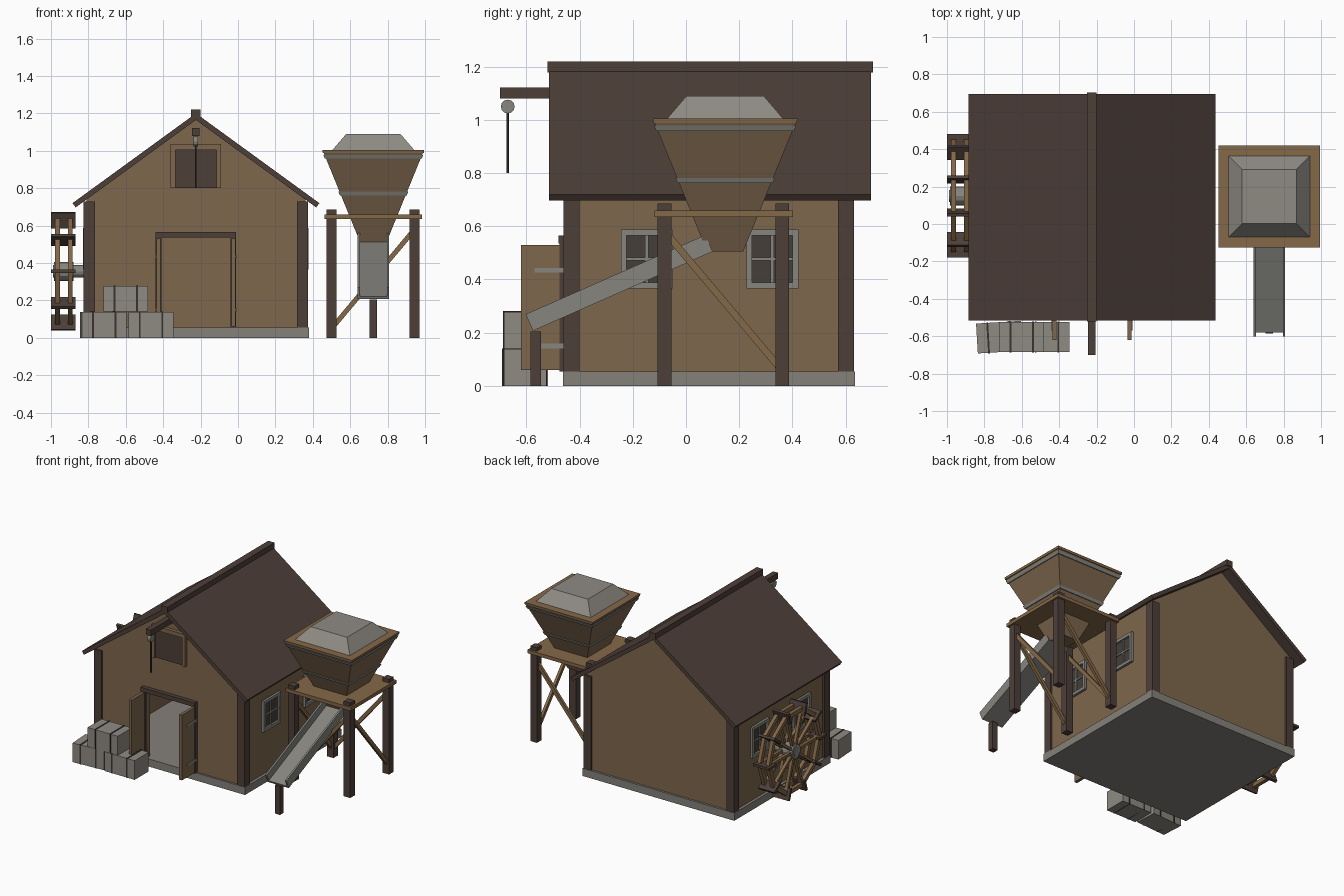
import bpy, bmesh, math
from mathutils import Vector, Matrix

if "Cube" in bpy.data.objects:
    bpy.data.objects.remove(bpy.data.objects["Cube"])


def material(name, rgb):
    m = bpy.data.materials.new(name)
    m.diffuse_color = [((c / 255 + 0.055) / 1.055) ** 2.4 for c in rgb] + [1]
    m.use_nodes = True
    m.node_tree.nodes["Principled BSDF"].inputs["Base Color"].default_value = m.diffuse_color
    return m


WALL = material("wall_wood", (126, 103, 77))
TIMBER = material("light_timber", (132, 104, 72))
DARK = material("dark_timber", (77, 63, 57))
STONE = material("stone_grey", (133, 129, 122))
METAL = material("metal_grey", (134, 133, 127))
GRAIN = material("grain_grey", (143, 139, 132))
PANE = material("window_pane", (70, 62, 58))
STRAP = material("strap_dark", (58, 50, 46))


def make(name, bm, mat):
    bmesh.ops.recalc_face_normals(bm, faces=bm.faces)
    me = bpy.data.meshes.new(name)
    bm.to_mesh(me)
    bm.free()
    me.materials.append(mat)
    ob = bpy.data.objects.new(name, me)
    bpy.context.collection.objects.link(ob)
    return ob


def box(name, x, y, z, mat, rot=0):
    """Box from (min, max) ranges, optionally turned about its upright axis."""
    bm = bmesh.new()
    c = Vector((sum(x) / 2, sum(y) / 2, sum(z) / 2))
    s = Matrix.Diagonal((x[1] - x[0], y[1] - y[0], z[1] - z[0], 1))
    bmesh.ops.create_cube(bm, size=1, matrix=Matrix.Translation(c) @ Matrix.Rotation(rot, 4, 'Z') @ s)
    return make(name, bm, mat)


def beam(name, p, q, w, h, mat, side=(1, 0, 0)):
    """Bar from p to q, w wide along side and h across it."""
    p, q, sx = Vector(p), Vector(q), Vector(side)
    d = (q - p).normalized()
    m = Matrix((sx, d.cross(sx), d)).transposed().to_4x4()
    bm = bmesh.new()
    bmesh.ops.create_cube(bm, size=1, matrix=Matrix.Translation((p + q) / 2) @ m
                          @ Matrix.Diagonal((w, h, (q - p).length, 1)))
    return make(name, bm, mat)


def prism(name, pts, y, mat):
    """Outline in x and z, extruded along y."""
    bm = bmesh.new()
    f = bm.faces.new([bm.verts.new((a, y[0], b)) for a, b in pts])
    r = bmesh.ops.extrude_face_region(bm, geom=[f])
    bmesh.ops.translate(bm, vec=(0, y[1] - y[0], 0),
                        verts=[v for v in r['geom'] if isinstance(v, bmesh.types.BMVert)])
    return make(name, bm, mat)


def frustum(name, c, z0, h0, z1, h1, mat):
    """Square frustum with half widths h0 at z0 and h1 at z1."""
    bm = bmesh.new()
    bmesh.ops.create_cone(bm, cap_ends=True, segments=4, radius1=h0 * 2 ** .5, radius2=h1 * 2 ** .5,
                          depth=z1 - z0, matrix=Matrix.Translation((c[0], c[1], (z0 + z1) / 2))
                          @ Matrix.Rotation(math.pi / 4, 4, 'Z'))
    return make(name, bm, mat)


def rod(name, c, r, x, mat, seg=12, axis='X'):
    """Cylinder; x is its range along the axis."""
    bm = bmesh.new()
    mid = (x[0] + x[1]) / 2
    loc, rot = ((mid, c[0], c[1]), Matrix.Rotation(math.pi / 2, 4, 'Y')) if axis == 'X' \
        else ((c[0], c[1], mid), Matrix())
    bmesh.ops.create_cone(bm, cap_ends=True, segments=seg, radius1=r, radius2=r,
                          depth=x[1] - x[0], matrix=Matrix.Translation(loc) @ rot)
    return make(name, bm, mat)


CX = -0.225  # centre line of the house

# Foundation, hollow walls and gables
box("foundation", (-.83, .38), (-.463, .635), (0, .055), STONE)
FY, BY = (-.45, -.42), (.59, .62)
box("front_wall_left", (-.81, -.41), FY, (.055, .74), WALL)
box("front_wall_right", (-.04, .36), FY, (.055, .74), WALL)
box("front_wall_over_door", (-.41, -.04), FY, (.535, .74), WALL)
box("back_wall", (-.81, .36), BY, (.055, .74), WALL)
for n, y in (("front", FY), ("back", BY)):
    prism(n + "_gable", [(-.81, .74), (.36, .74), (CX, 1.165)], y, WALL)

for s, n in ((-1, "left"), (1, "right")):
    def rx(a, b):
        return tuple(sorted((CX + s * a, CX + s * b)))
    box(n + "_wall", rx(.555, .585), (-.42, .59), (.055, .74), WALL)
    for y in ((-.46, -.40), (.572, .632)):
        box(n + "_corner_post", rx(.54, .6), y, (.055, .73), DARK)
    # Roof slope
    prism(n + "_roof", [(CX, 1.2), (CX + s * .66, .72), (CX + s * .643, .697), (CX, 1.165)],
          (-.515, .695), DARK)
    # Four-pane windows
    for y0 in (-.245, .227):
        y1, ym, z0, z1 = y0 + .195, y0 + .0975, .366, .588
        box(n + "_window_pane", rx(.58, .589), (y0, y1), (z0, z1), PANE)
        for y in ((y0, y0 + .022), (y1 - .022, y1)):
            box(n + "_window_frame", rx(.58, .603), y, (z0, z1), METAL)
        for z in ((z0, z0 + .022), (z1 - .022, z1)):
            box(n + "_window_frame", rx(.58, .603), (y0, y1), z, METAL)
        box(n + "_window_bar", rx(.58, .596), (ym - .006, ym + .006), (z0, z1), METAL)
        box(n + "_window_bar", rx(.58, .596), (y0, y1), (.471, .483), METAL)
    # Door jamb, open door leaf with strap hinges
    box(n + "_door_jamb", rx(.185, .215), (-.475, -.42), (.055, .565), DARK)
    box(n + "_door_leaf", rx(.19, .212), (-.62, -.455), (.06, .53), WALL)
    for z in (.15, .435):
        box(n + "_door_hinge", rx(.212, .217), (-.57, -.46), (z - .009, z + .009), METAL)
    # Loft hatch
    box(n + "_loft_frame", rx(.11, .135), (-.475, -.445), (.8, 1.035), WALL)
    box(n + "_loft_shutter", rx(.001, .11), (-.46, -.445), (.8, 1.005), DARK)
box("door_header", (CX - .215, CX + .215), (-.48, -.42), (.535, .565), DARK)
box("loft_frame_top", (CX - .135, CX + .135), (-.475, -.445), (1.005, 1.035), WALL)
box("ridge_beam", (CX - .025, CX + .025), (-.52, .702), (1.178, 1.22), DARK)

# Hoist
box("hoist_beam", (CX - .02, CX + .02), (-.7, -.42), (1.08, 1.122), DARK)
rod("hoist_pulley", (-.67, 1.05), .026, (CX - .012, CX + .012), METAL)
rod("hoist_rope", (CX, -.67), .005, (.8, 1.05), STRAP, 6, 'Z')

# Water wheel
WY, WZ, N = .15, .355, 10


def polar(x, r, a):
    return (x, WY + r * math.cos(a), WZ + r * math.sin(a))


for i in range(N):
    a, b = 2 * math.pi * i / N, 2 * math.pi * (i + 1) / N
    beam("wheel_paddle", polar(-.935, .245, a), polar(-.935, .33, a), .13, .018, DARK)
    for x in (-.965, -.897):
        beam("wheel_rim", polar(x, .288, a), polar(x, .288, b), .026, .03, TIMBER)
        beam("wheel_spoke", polar(x, .03, a), polar(x, .28, a), .022, .02, TIMBER)
rod("wheel_axle", (WY, WZ), .033, (-.99, -.79), METAL)
rod("wheel_hub", (WY, WZ), .05, (-.985, -.88), METAL)

# Strapped bales
for x, z, rot in ((-.72, 0, .06), (-.465, 0, 0), (-.6, .14, 0)):
    box("bale", (x - .12, x + .12), (-.685, -.525), (z, z + .138), GRAIN, rot)
    for d in (-.06, .06):
        y = -.605 + math.sin(rot) * d
        box("bale_strap", (x + d - .005, x + d + .005), (y - .083, y + .083), (z, z + .141), STRAP, rot)

# Hopper with bands, rim and heaped grain
H = (.7235, .147)


def hopper_half(z):
    return .068 + (z - .505) / .49 * .2


frustum("hopper", H, .505, .068, .995, .268, WALL)
frustum("hopper_rim", H, .988, .27, 1.005, .272, TIMBER)
for z in (.958, .762):
    frustum("hopper_band", H, z, hopper_half(z) + .006, z + .02, hopper_half(z + .02) + .006, METAL)
frustum("grain_heap", H, 1.0, .222, 1.09, .145, GRAIN)

# Hopper stand
box("stand_platform", (.463, .983), (-.118, .402), (.635, .66), TIMBER)
for x in (.5, .944):
    for y in (-.081, .362):
        box("stand_leg", (x - .026, x + .026), (y - .026, y + .026), (0, .685), DARK)
    beam("stand_side_brace", (x, -.075, .575), (x, .355, .065), .02, .026, TIMBER)
for y in (-.081, .362):
    beam("stand_cross_brace", (.505, y, .055), (.94, y, .575), .02, .026, TIMBER, (0, 1, 0))

# Chute with side walls and a prop
low, high = Vector((.7235, -.575, .207)), Vector((.7235, .1, .505))
up = Vector((1, 0, 0)).cross((high - low).normalized())
beam("chute_floor", low + up * .0075, high + up * .0075, .17, .015, METAL)
for dx in (-.0785, .0785):
    o = up * .034 + Vector((dx, 0, 0))
    beam("chute_side", low + o, high + o, .013, .068, METAL)
box("chute_prop", (.703, .744), (-.585, -.545), (0, .205), DARK)
